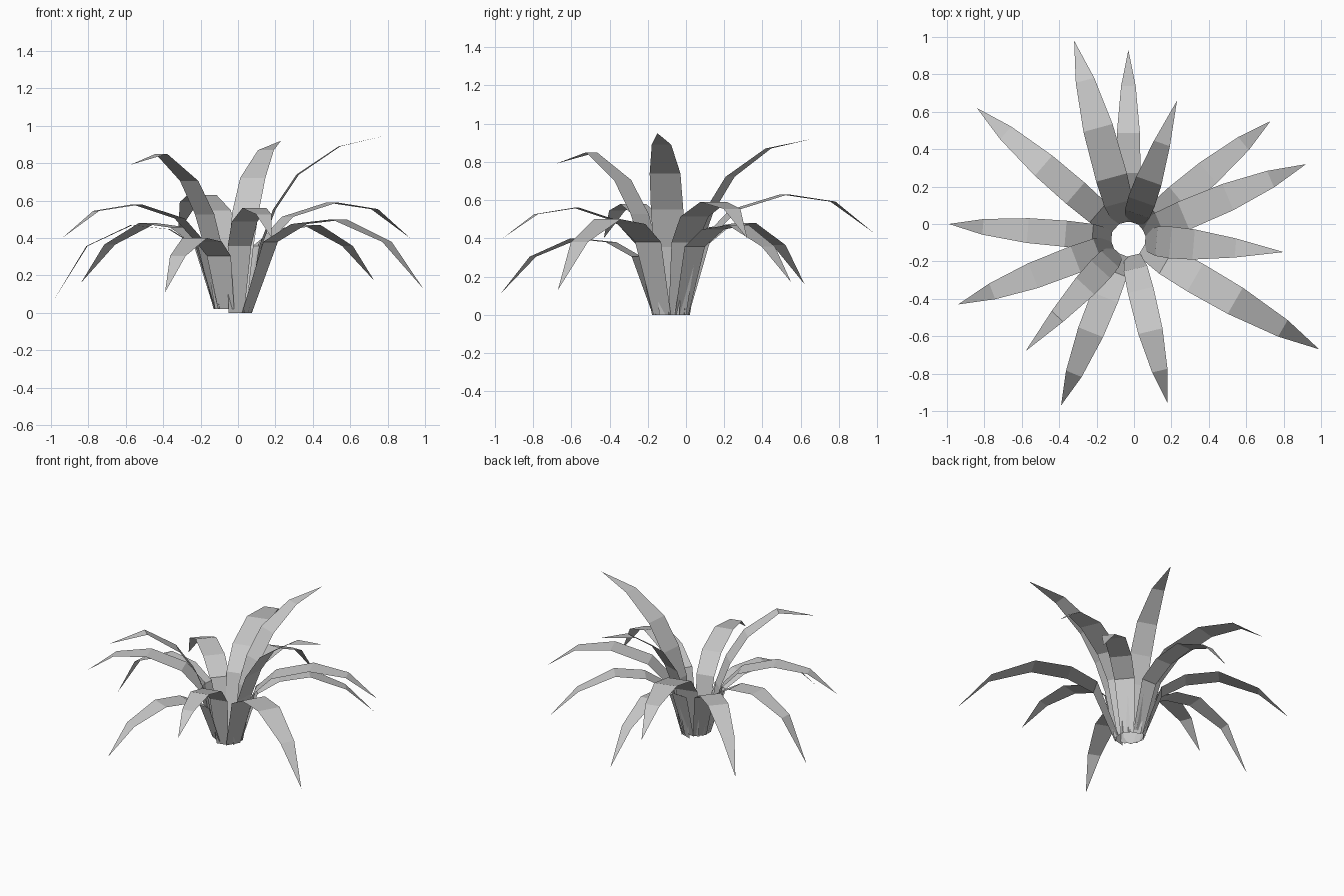
import bpy
import bmesh
from mathutils import Vector

default_cube = bpy.data.objects.get("Cube")
if default_cube:
    bpy.data.objects.remove(default_cube, do_unlink=True)


def make_material(name, colour):
    material = bpy.data.materials.new(name)
    material.use_nodes = True
    material.diffuse_color = colour
    material.node_tree.nodes["Principled BSDF"].inputs["Base Color"].default_value = colour
    return material


leaf_grey = make_material("leaf grey", (0.58, 0.58, 0.58, 1))

# Point on the ground that every leaf radiates from
crown = Vector((-0.03, -0.08, 0))
base_radius = 0.09

# Shape of each kind of leaf at its four inner joints:
# reach as a share of the tip distance, height as a share of the arch height
profiles = {
    "drooping": [(0.20, 0.76), (0.35, 0.95), (0.56, 1.0), (0.81, 0.76)],
    "arching": [(0.18, 0.64), (0.31, 0.87), (0.56, 1.0), (0.80, 0.94)],
    "upright": [(0.18, 0.40), (0.27, 0.62), (0.42, 0.83), (0.69, 1.0)],
}
# Blade width along the leaf, from the root to the last joint
width_shares = [0.62, 0.92, 1.0, 0.95, 0.6]

# Kind, tip position, arch height, blade width
leaves = [
    ("arching", (-0.32, 0.98, 0.43), 0.63, 0.17),
    ("drooping", (-0.03, 0.93, 0.13), 0.47, 0.13),
    ("upright", (0.23, 0.66, 0.92), 0.87, 0.15),
    ("drooping", (0.73, 0.55, 0.17), 0.47, 0.15),
    ("arching", (0.92, 0.32, 0.40), 0.59, 0.16),
    ("upright", (0.80, -0.15, 0.95), 0.89, 0.17),
    ("drooping", (0.99, -0.67, 0.13), 0.50, 0.17),
    ("arching", (0.18, -0.96, 0.40), 0.56, 0.14),
    ("drooping", (-0.39, -0.97, 0.11), 0.40, 0.15),
    ("upright", (-0.58, -0.68, 0.79), 0.85, 0.14),
    ("arching", (-0.94, -0.43, 0.40), 0.58, 0.15),
    ("drooping", (-0.99, 0.0, 0.06), 0.47, 0.14),
    ("drooping", (-0.84, 0.62, 0.16), 0.48, 0.15),
]


def make_leaf(name, kind, tip, arch, width):
    """Flat folded blade that ends in a point."""
    tip = Vector(tip)
    outward = Vector((tip.x - crown.x, tip.y - crown.y, 0))
    reach = outward.length
    outward.normalize()
    sideways = Vector((-outward.y, outward.x, 0))

    # Centre line from the root to the last joint
    root_height = 0.02 if tip.x < 0 else 0.0
    spine = [(base_radius, root_height)]
    spine += [(share * reach, rise * arch) for share, rise in profiles[kind]]

    bm = bmesh.new()
    rows = []
    for (radius, height), share in zip(spine, width_shares):
        centre = crown + outward * radius + Vector((0, 0, height))
        half = sideways * (width * share / 2)
        rows.append((bm.verts.new(centre - half), bm.verts.new(centre + half)))
    for lower, upper in zip(rows, rows[1:]):
        bm.faces.new((lower[0], lower[1], upper[1], upper[0]))
    bm.faces.new((rows[-1][0], rows[-1][1], bm.verts.new(tip)))
    bmesh.ops.reverse_faces(bm, faces=bm.faces[:])
    bm.normal_update()
    if sum(face.normal.z for face in bm.faces) < 0:
        bmesh.ops.reverse_faces(bm, faces=bm.faces[:])

    mesh = bpy.data.meshes.new(name)
    bm.to_mesh(mesh)
    bm.free()
    mesh.materials.append(leaf_grey)
    leaf = bpy.data.objects.new(name, mesh)
    bpy.context.collection.objects.link(leaf)
    return leaf


# Ring of leaves
for index, (kind, tip, arch, width) in enumerate(leaves, start=1):
    make_leaf(f"{kind}_leaf_{index}", kind, tip, arch, width)
